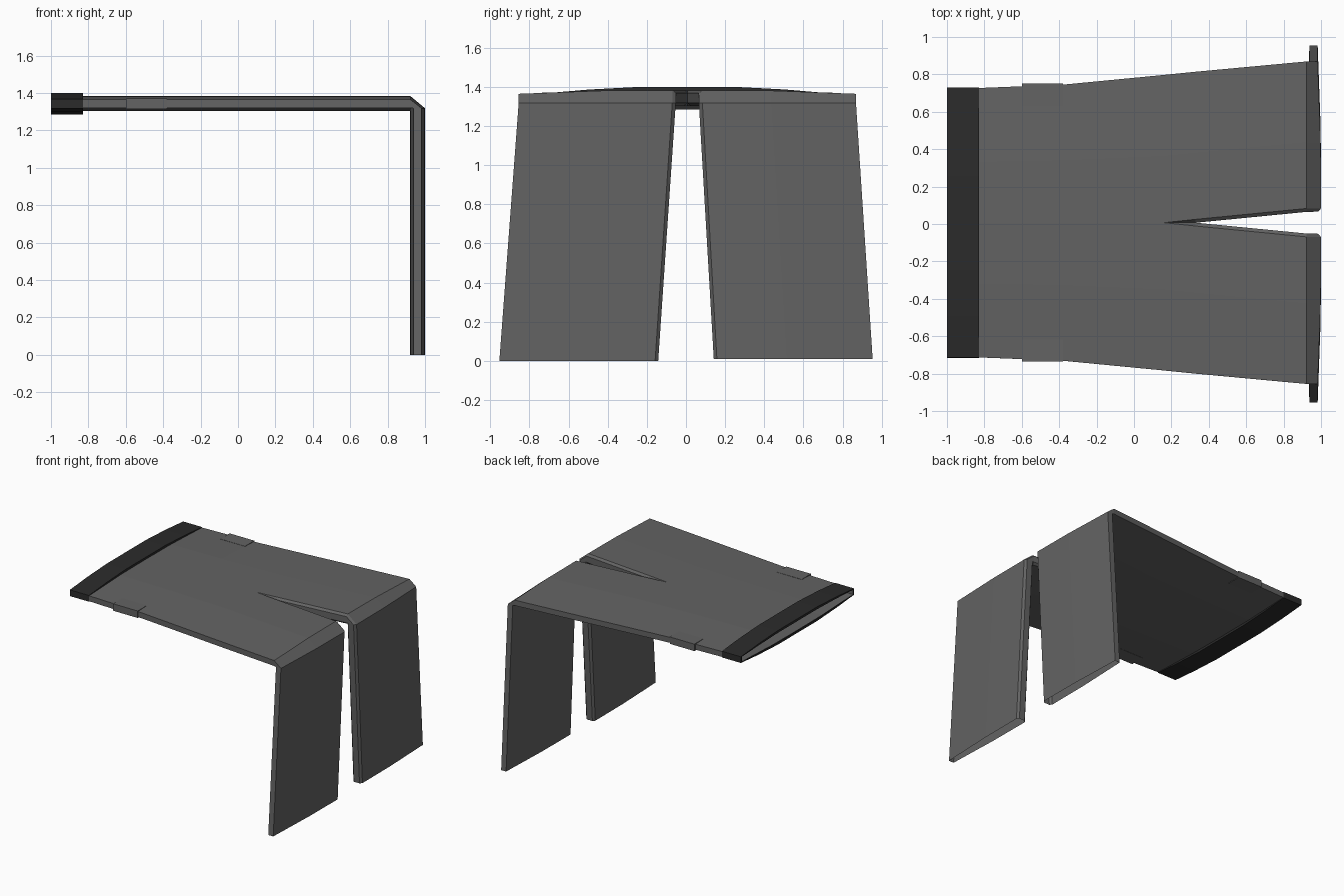
import bpy, bmesh
from mathutils import Vector

if "Cube" in bpy.data.objects:
    bpy.data.objects.remove(bpy.data.objects["Cube"])


def material(name, rgb):
    m = bpy.data.materials.new(name)
    m.diffuse_color = (*rgb, 1)
    m.use_nodes = True
    m.node_tree.nodes["Principled BSDF"].inputs["Base Color"].default_value = m.diffuse_color
    return m


CLOTH = material("grey cloth", (0.125, 0.125, 0.125))
DARK = material("dark waistband", (0.024, 0.024, 0.024))
MID = 1.343  # height of the middle of the flat part


def settle(p):
    # slight sideways lean of the upper part and a raised right cuff
    z = p.z + (0.01 if p.y > 0 and p.z < 0.1 else 0)
    return Vector((p.x, p.y + 0.007 * p.z / 1.36, z))


def make(name, bm, mat):
    bmesh.ops.remove_doubles(bm, verts=bm.verts, dist=0.0001)
    bmesh.ops.recalc_face_normals(bm, faces=bm.faces)
    for v in bm.verts:
        v.co = settle(v.co)
    me = bpy.data.meshes.new(name)
    bm.to_mesh(me)
    bm.free()
    me.materials.append(mat)
    ob = bpy.data.objects.new(name, me)
    bpy.context.collection.objects.link(ob)
    return ob


def half_section(outer, lip, wall):
    # (y, thickness) loop round one half: outer edge, bulge, inner lip, inner wall
    mid = lip + (outer - lip) * 0.45
    top = [(outer, 0.022), (mid, 0.038), (lip, 0.04), (wall, 0.025)]
    return top + [(y, -t) for y, t in reversed(top)]


# Trousers: stations of centre x, centre z, thickness direction, outer, lip, wall
UP, OUT = (0, 1), (1, 0)
stations = [
    (-0.995, MID, UP, 0.712, 0, 0),
    (-0.83, MID, UP, 0.72, 0, 0),
    (-0.38, MID, UP, 0.738, 0, 0),
    (0.16, MID, UP, 0.79, 0, 0),
    (0.33, MID, UP, 0.807, 0.018, 0),
    (0.922, MID, UP, 0.862, 0.076, 0.058),
    (0.96, 1.318, OUT, 0.862, 0.077, 0.059),
    (0.96, 0.0, OUT, 0.954, 0.158, 0.142),
]
bm = bmesh.new()
for side in (1, -1):
    loops = []
    for cx, cz, d, o, lip, wall in stations:
        loops.append([bm.verts.new((cx + d[0] * t, side * y, cz + d[1] * t))
                      for y, t in half_section(o, lip, wall)])
    for a, b in zip(loops, loops[1:]):
        for i in range(8):
            j = (i + 1) % 8
            quad = [a[i], a[j], b[j], b[i]]
            # leave out the hidden wall along the centre line
            if all(abs(v.co.y) < 0.001 for v in quad):
                continue
            bm.faces.new(quad)
make("trousers", bm, CLOTH)

# Waistband: raised ring round the open waist
rim = [(0.722, 0.025), (0.5, 0.044), (0.25, 0.057)]
hole = [(0.708, 0.02), (0.5, 0.03), (0.25, 0.038)]


def ring(bm, x, pts):
    top = pts + [(-y, t) for y, t in reversed(pts)]
    full = top + [(y, -t) for y, t in reversed(top)]
    return [bm.verts.new((x, y, MID + t)) for y, t in full]


bm = bmesh.new()
rings = [ring(bm, -0.83, hole), ring(bm, -0.83, rim), ring(bm, -1.0, rim), ring(bm, -1.0, hole)]
for a, b in zip(rings, rings[1:]):
    for i in range(len(a)):
        j = (i + 1) % len(a)
        bm.faces.new((a[i], a[j], b[j], b[i]))
make("waistband", bm, DARK)

# Side pockets: thin blocks standing just proud of the edges
for side, name in ((1, "pocket_back"), (-1, "pocket_front")):
    bm = bmesh.new()
    bmesh.ops.create_cube(bm, size=1)
    for v in bm.verts:
        v.co = Vector((-0.49 + v.co.x * 0.22, side * 0.684 + v.co.y * 0.118, MID + v.co.z * 0.056))
    make(name, bm, CLOTH)
